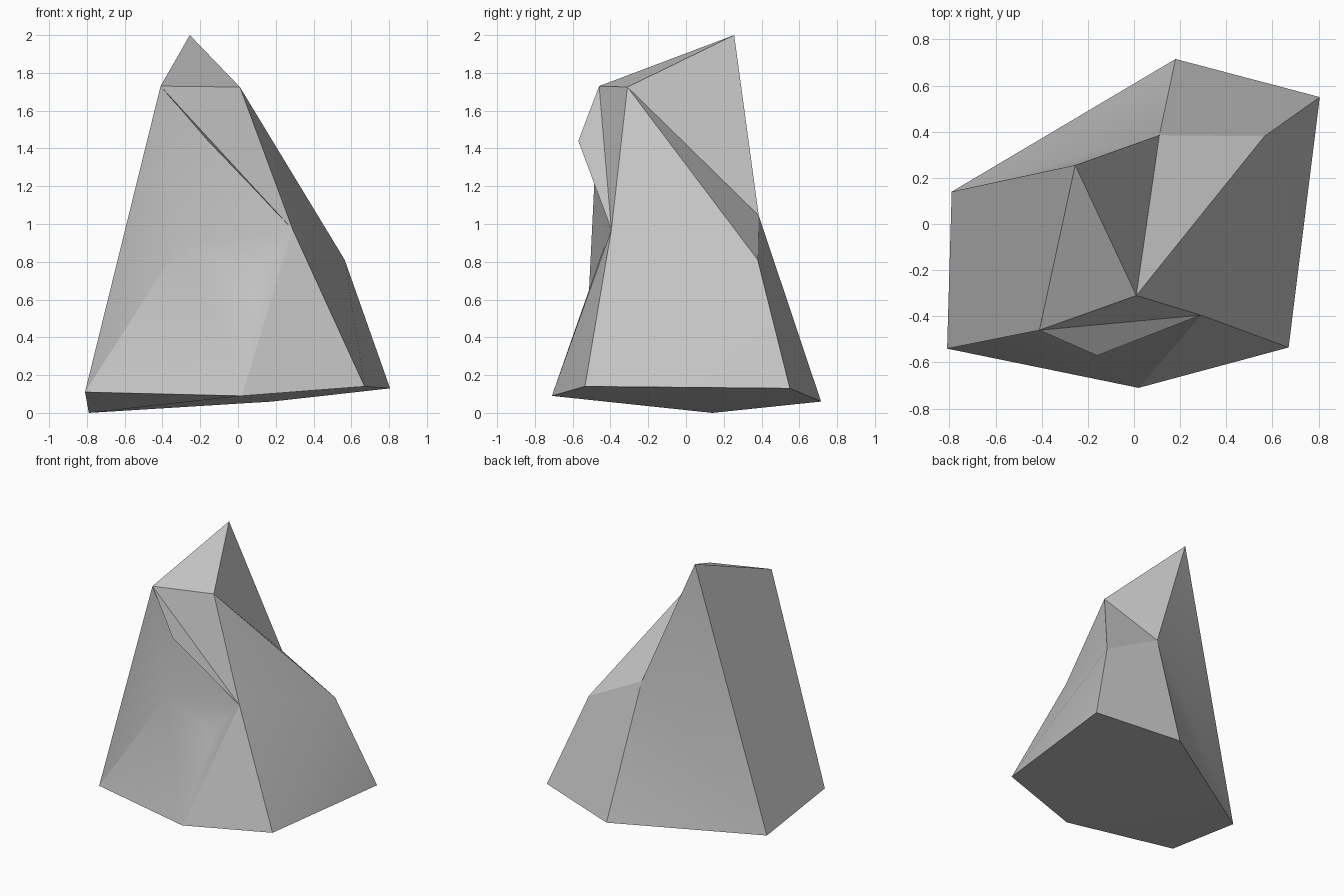
import bpy
import bmesh
import math
from mathutils import Vector

cube = bpy.data.objects.get("Cube")
if cube:
    bpy.data.objects.remove(cube, do_unlink=True)

# Stone colour
stone = bpy.data.materials.new("grey_stone")
stone.use_nodes = True
grey = (0.55, 0.55, 0.55, 1.0)
stone.diffuse_color = grey
bsdf = stone.node_tree.nodes["Principled BSDF"]
bsdf.inputs["Base Color"].default_value = grey
bsdf.inputs["Roughness"].default_value = 0.9

# Corners of the boulder
corners = {
    # foot ring
    "a": (-0.79, 0.14, 0.0), "b": (-0.81, -0.54, 0.11), "d": (0.02, -0.71, 0.09),
    "c": (0.67, -0.535, 0.14), "e": (0.805, 0.55, 0.13), "f": (0.18, 0.715, 0.06),
    # peak and upper ledge
    "p": (-0.255, 0.255, 2.0), "q": (-0.41, -0.46, 1.73), "r": (0.01, -0.31, 1.725),
    # shoulders
    "s": (0.565, 0.38, 0.81), "t": (0.11, 0.385, 1.045), "u": (0.29, -0.395, 0.97),
    # tip of the overhanging lip, and the hollow below it
    "v": (-0.16, -0.57, 1.44), "w": (-0.31, -0.43, 0.89), "x": (0.10, -0.455, 0.72),
}

# Facets, each spelled by its corners
facets = {
    "underside": "afd adb dfec",
    "left_wall": "abqp",
    "top": "pqr qur",
    "right_slope": "prt rst rus ucs ces",
    "back": "efts pta tfa",
    "hollow": "qbw qwu wxu",
    "front_foot": "bdw dxw dux dcu",
}

bm = bmesh.new()
verts = {name: bm.verts.new(Vector(co)) for name, co in corners.items()}
for group in facets.values():
    for facet in group.split():
        bm.faces.new([verts[k] for k in facet])
bmesh.ops.recalc_face_normals(bm, faces=bm.faces)

# Thin lip over the hollow, facing down
bm.faces.new([verts[k] for k in "quv"])

mesh = bpy.data.meshes.new("boulder")
bm.to_mesh(mesh)
bm.free()
mesh.materials.append(stone)
boulder = bpy.data.objects.new("boulder", mesh)
bpy.context.collection.objects.link(boulder)

# Soft shading on shallow creases only
bpy.ops.object.select_all(action="DESELECT")
boulder.select_set(True)
bpy.context.view_layer.objects.active = boulder
bpy.ops.object.shade_smooth_by_angle(angle=math.radians(23))
